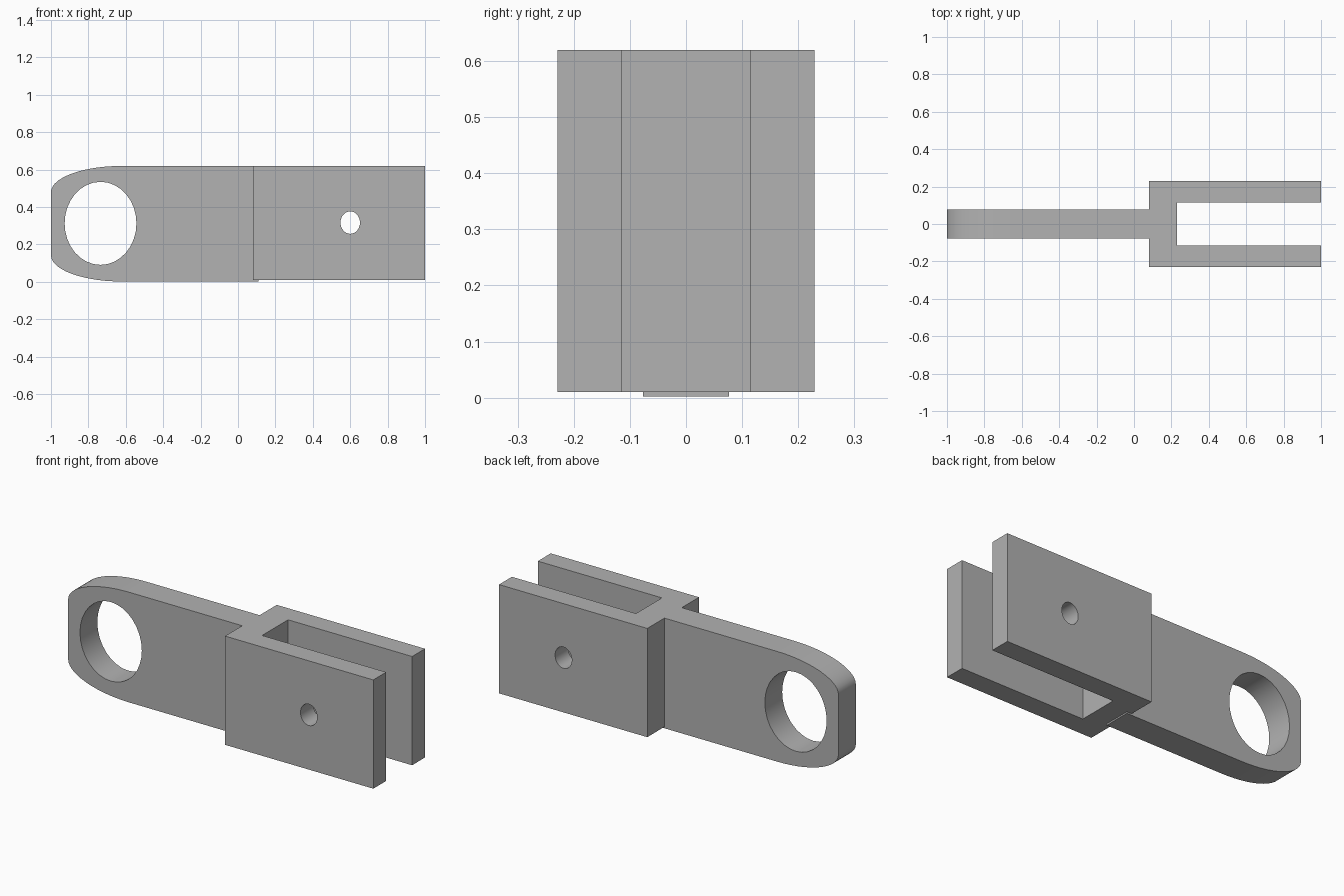
import bpy, bmesh
from math import sin, cos, pi, radians

cube = bpy.data.objects.get("Cube")
if cube:
    bpy.data.objects.remove(cube, do_unlink=True)

GREY = (0.445, 0.445, 0.445, 1)
metal = bpy.data.materials.new("plain grey")
metal.use_nodes = True
metal.diffuse_color = GREY
metal.node_tree.nodes["Principled BSDF"].inputs["Base Color"].default_value = GREY


def extrude(name, outline, axis, low, high):
    """Solid from a flat outline, extruded along y or z."""
    bm = bmesh.new()
    place = (lambda a, b, h: (a, h, b)) if axis == "y" else (lambda a, b, h: (a, b, h))
    face = bm.faces.new([bm.verts.new(place(a, b, low)) for a, b in outline])
    top = bmesh.ops.extrude_face_region(bm, geom=[face])["geom"]
    verts = [v for v in top if isinstance(v, bmesh.types.BMVert)]
    offset = (0, high - low, 0) if axis == "y" else (0, 0, high - low)
    bmesh.ops.translate(bm, verts=verts, vec=offset)
    bmesh.ops.recalc_face_normals(bm, faces=bm.faces)
    mesh = bpy.data.meshes.new(name)
    bm.to_mesh(mesh)
    bm.free()
    mesh.materials.append(metal)
    obj = bpy.data.objects.new(name, mesh)
    bpy.context.collection.objects.link(obj)
    return obj


def ellipse(cx, cz, rx, rz, n):
    return [(cx + rx * cos(2 * pi * i / n), cz + rz * sin(2 * pi * i / n)) for i in range(n)]


def combine(target, other, operation):
    """Apply a boolean and discard the helper."""
    other.hide_render = True
    mod = target.modifiers.new(operation.lower(), "BOOLEAN")
    mod.operation, mod.object, mod.solver = operation, other, "EXACT"
    bpy.ops.object.select_all(action="DESELECT")
    bpy.context.view_layer.objects.active = target
    target.select_set(True)
    bpy.ops.object.modifier_apply(modifier=mod.name)
    bpy.data.objects.remove(other, do_unlink=True)


TOP = 0.62

# Fork block with two prongs, open towards +x
half = [(0.08, 0.229), (1, 0.229), (1, 0.115), (0.23, 0.115)]
fork = extrude("fork_link", half + [(x, -y) for x, y in reversed(half)], "z", 0.01, TOP)

# Flat arm with elliptically rounded corners at its eye end
RX, RZ, STEPS = 0.38, 0.14, 14
arc = [(-1 + RX - RX * cos(i * pi / 2 / STEPS), TOP - RZ + RZ * sin(i * pi / 2 / STEPS))
       for i in range(STEPS + 1)]
upper = arc + [(0.11, TOP)]
lower = [(x, TOP + 0.002 - z) for x, z in reversed(upper)]
arm = extrude("arm", upper + lower, "y", -0.077, 0.077)

# Large eye in the arm, then the pin hole through both prongs
combine(arm, extrude("eye_cutter", ellipse(-0.735, 0.313, 0.192, 0.222, 32), "y", -1, 1), "DIFFERENCE")
combine(fork, extrude("pin_cutter", ellipse(0.60, 0.317, 0.052, 0.06, 32), "y", -1, 1), "DIFFERENCE")
combine(fork, arm, "UNION")

bpy.ops.object.shade_smooth_by_angle(angle=radians(30))
